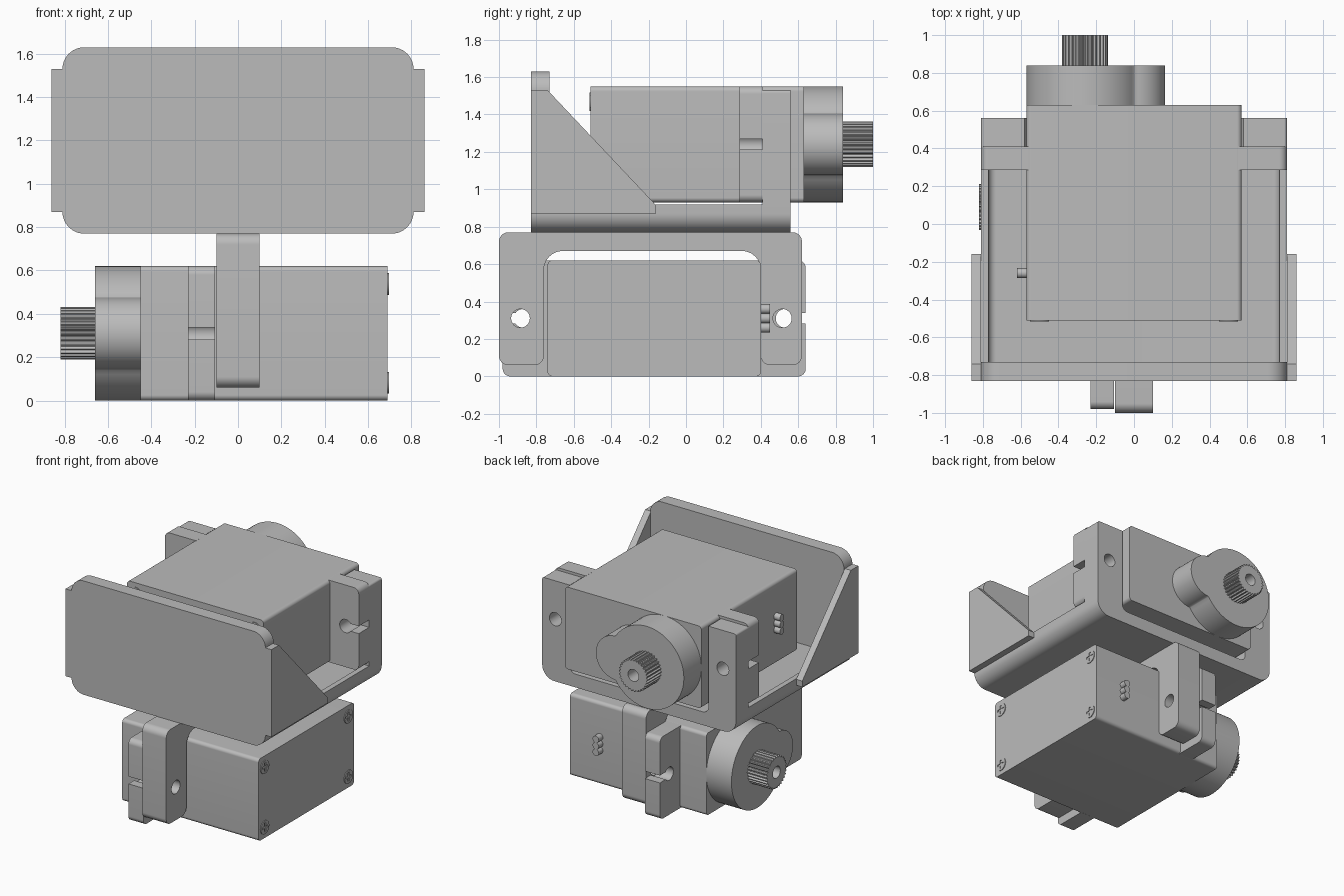
import bpy, bmesh
from math import cos, sin, radians, pi
from mathutils import Vector, Matrix

cube = bpy.data.objects.get("Cube")
if cube:
    bpy.data.objects.remove(cube, do_unlink=True)

grey = bpy.data.materials.new("plain grey")
grey.use_nodes = True
grey.diffuse_color = (0.5, 0.5, 0.5, 1)
grey.node_tree.nodes["Principled BSDF"].inputs["Base Color"].default_value = (0.5, 0.5, 0.5, 1)

X, Y, Z = Vector((1, 0, 0)), Vector((0, 1, 0)), Vector((0, 0, 1))
ALONG_X, ALONG_Y = (Y, Z, X), (X, Z, Y)    # profile axes, then extrusion axis


def arc(cx, cy, r, start=0, end=360, n=48):
    steps = n if abs(end - start) == 360 else n + 1
    angles = [radians(start + (end - start) * i / n) for i in range(steps)]
    return [(cx + r * cos(a), cy + r * sin(a)) for a in angles]


def rounded(corners, n=8):
    """Polygon whose corners (x, y, radius) are filleted."""
    pts = []
    for i, (x, y, r) in enumerate(corners):
        p = Vector((x, y))
        if r == 0:
            pts.append((x, y))
            continue
        d1 = (Vector(corners[i - 1][:2]) - p).normalized()
        d2 = (Vector(corners[(i + 1) % len(corners)][:2]) - p).normalized()
        half = d1.angle(d2) / 2
        t = r * cos(half) / sin(half)
        centre = p + (d1 + d2).normalized() * (r / sin(half))
        a, b = p + d1 * t - centre, p + d2 * t - centre
        for k in range(n + 1):
            q = centre + a.lerp(b, k / n).normalized() * r
            pts.append((q.x, q.y))
    return pts


def rect(x, y, r):
    return rounded([(-x, -y, r), (x, -y, r), (x, y, r), (-x, y, r)])


def prism(name, loops, lo, hi, frame=ALONG_Y, place=Matrix()):
    """Extrude an outline with optional holes from lo to hi."""
    curve = bpy.data.curves.new(name, 'CURVE')
    curve.dimensions, curve.fill_mode = '2D', 'BOTH'
    curve.extrude = (hi - lo) / 2
    for loop in loops:
        s = curve.splines.new('POLY')
        s.points.add(len(loop) - 1)
        for pt, (a, b) in zip(s.points, loop):
            pt.co = (a, b, 0, 1)
        s.use_cyclic_u = True
    temp = bpy.data.objects.new(name + "_outline", curve)
    bpy.context.collection.objects.link(temp)
    dg = bpy.context.evaluated_depsgraph_get()
    mesh = bpy.data.meshes.new_from_object(temp.evaluated_get(dg))
    bpy.data.objects.remove(temp, do_unlink=True)
    bpy.data.curves.remove(curve)
    u, v, w = frame
    bm = bmesh.new()
    bm.from_mesh(mesh)
    for vert in bm.verts:
        a, b, c = vert.co
        vert.co = place @ (u * a + v * b + w * (c + (lo + hi) / 2))
    bmesh.ops.remove_doubles(bm, verts=bm.verts, dist=0.0002)
    bmesh.ops.recalc_face_normals(bm, faces=bm.faces)
    bm.to_mesh(mesh)
    bm.free()
    mesh.materials.clear()
    mesh.materials.append(grey)
    obj = bpy.data.objects.new(name, mesh)
    bpy.context.collection.objects.link(obj)
    bpy.ops.object.select_all(action='DESELECT')
    obj.select_set(True)
    bpy.context.view_layer.objects.active = obj
    bpy.ops.object.shade_smooth_by_angle(angle=radians(30))
    return obj


def motor(tag, place):
    """Servo motor: shaft towards local +y, offset towards local -x."""
    def part(name, loops, lo, hi, frame=ALONG_Y):
        prism(tag + name, loops, lo, hi, frame, place)

    part("_motor_case", [rect(0.57, 0.31, 0.025)], -0.51, 0.63)
    # Mounting ears with a hole open to the side
    for side, s in (("left", 1), ("right", -1)):
        lower = rounded([(0.55, -0.31, 0), (0.81, -0.31, 0.04), (0.81, -0.028, 0)])
        hole = arc(0.70, 0, 0.05, -34, -326, 32)
        upper = rounded([(0.81, 0.028, 0), (0.81, 0.31, 0.04), (0.55, 0.31, 0)])
        part("_ear_" + side, [[(s * a, b) for a, b in lower + hole + upper]], 0.285, 0.41)
    # Gear housing of two merged rounds
    part("_gear_housing", [arc(-0.26, 0, 0.31, 33, 327, 64)
                           + arc(0, 0, 0.165, -88, 88, 32)], 0.63, 0.84)
    # Splined output shaft with a bore
    teeth = 30
    spline = []
    for i in range(teeth * 4):
        r = 0.122 if i % 4 < 2 else 0.11
        a = 2 * pi * i / (teeth * 4)
        spline.append((-0.26 + r * cos(a), r * sin(a)))
    part("_shaft", [spline, arc(-0.26, 0, 0.045, n=24)], 0.84, 1.0)
    # Cross-head screws on the cover
    w, l = 0.008, 0.034
    cross = [(w, w), (w, l), (-w, l), (-w, w), (-l, w), (-l, -w),
             (-w, -w), (-w, -l), (w, -l), (w, -w), (l, -w), (l, w)]
    for i, (x, z) in enumerate([(x, z) for x in (-0.5, 0.5) for z in (-0.228, 0.228)]):
        part(f"_screw_{i + 1}", [arc(x, z, 0.05, n=32), [(x + a, z + b) for a, b in cross]],
             -0.516, -0.51)
    # Cable connector
    for i in range(3):
        part(f"_connector_{i + 1}", [arc(-0.26, (i - 1) * 0.05, 0.026, n=20)],
             -0.62, -0.56, ALONG_X)


motor("upper", Matrix.Translation((0, 0, 1.24)))
motor("lower", Matrix(((0, -1, 0, 0.18), (-1, 0, 0, -0.17), (0, 0, -1, 0.31), (0, 0, 0, 1))))

# Lower arch bracket around the lower motor
arch = rounded([(-1, 0.06, 0.05), (-1, 0.77, 0.05), (0.62, 0.77, 0.05), (0.62, 0.06, 0.05),
                (0.40, 0.06, 0.05), (0.40, 0.67, 0.1), (-0.76, 0.67, 0.1), (-0.76, 0.06, 0.05)])
prism("arch_bracket", [arch, arc(-0.885, 0.31, 0.05, n=32), arc(0.515, 0.31, 0.05, n=32)],
      -0.1, 0.1, ALONG_X)

# Upper holder: floor with raised rims
floor = rounded([(-0.81, 0.92, 0), (-0.81, 0.77, 0.1), (0.81, 0.77, 0.1), (0.81, 0.92, 0),
                 (0.77, 0.92, 0), (0.77, 0.87, 0.04), (-0.77, 0.87, 0.04), (-0.77, 0.92, 0)])
prism("holder_floor", [floor], -0.73, 0.41)

# Upper holder: back frame with two posts
frame = rounded([(-0.81, 1.53, 0.015), (-0.81, 0.77, 0.1), (0.81, 0.77, 0.1), (0.81, 1.53, 0.015),
                 (0.58, 1.53, 0), (0.58, 0.87, 0.05), (-0.58, 0.87, 0.05), (-0.58, 1.53, 0)])
prism("holder_back_frame", [frame] + [arc(x, 1.24, 0.05, n=32) for x in (-0.7, 0.7)], 0.41, 0.56)

# Front plate and side gussets
plate = rounded([(-0.81, 0.77, 0.1), (0.81, 0.77, 0.1), (0.81, 1.63, 0.1), (-0.81, 1.63, 0.1)])
prism("front_plate", [plate], -0.83, -0.73)
gusset = [(-0.83, 0.87), (-0.16, 0.87), (-0.16, 0.915), (-0.74, 1.53), (-0.83, 1.53)]
prism("left_gusset", [gusset], 0.81, 0.86, ALONG_X)
prism("right_gusset", [gusset], -0.86, -0.81, ALONG_X)
